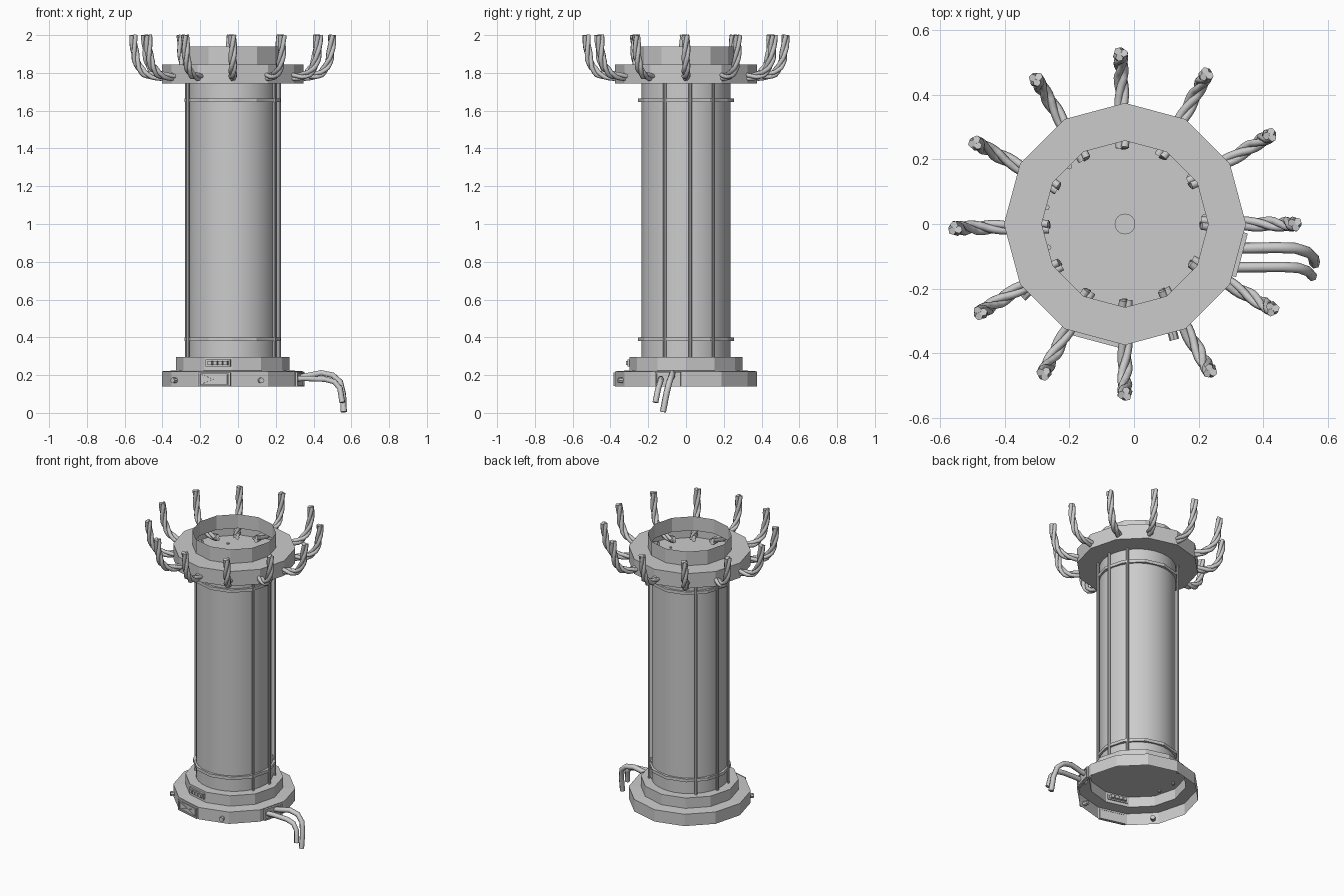
import bpy, bmesh
from math import pi, sin, cos, radians
from mathutils import Vector, Matrix

if "Cube" in bpy.data.objects:
    bpy.data.objects.remove(bpy.data.objects["Cube"])

CX = -0.028  # axis of the column
APO = cos(pi / 12)  # facet distance of a 12-gon


def finish(name, bm, smooth=False):
    bmesh.ops.remove_doubles(bm, verts=bm.verts, dist=1e-5)
    me = bpy.data.meshes.new(name)
    bm.to_mesh(me)
    bm.free()
    ob = bpy.data.objects.new(name, me)
    bpy.context.collection.objects.link(ob)
    if smooth:
        bpy.context.view_layer.objects.active = ob
        ob.select_set(True)
        bpy.ops.object.shade_smooth_by_angle()
        ob.select_set(False)
    return ob


def lathe(name, profile, n=12, smooth=False):
    bm = bmesh.new()
    rings = [[bm.verts.new((CX + r * cos(2 * pi * i / n), r * sin(2 * pi * i / n), z))
              for i in range(n)] for r, z in profile if r > 0]
    for a, b in zip(rings, rings[1:]):
        for i in range(n):
            j = (i + 1) % n
            bm.faces.new((a[i], a[j], b[j], b[i]))
    if profile[0][0] == 0:
        bm.faces.new(rings[0][::-1])
    if profile[-1][0] == 0:
        bm.faces.new(rings[-1])
    return finish(name, bm, smooth)


def facet(angle, r, side, z, out=0.0):
    """Frame on a facet: local x sideways, y outward, z up."""
    return (Matrix.Translation((CX, 0, 0)) @ Matrix.Rotation(radians(angle - 90), 4, 'Z')
            @ Matrix.Translation((side, r + out, z)))


def prism(name, pts, depth, frame):
    bm = bmesh.new()
    f = bm.faces.new([bm.verts.new((x, -depth / 2, z)) for x, z in pts])
    g = bmesh.ops.extrude_face_region(bm, geom=[f])
    bmesh.ops.translate(bm, verts=[v for v in g['geom'] if isinstance(v, bmesh.types.BMVert)],
                        vec=(0, depth, 0))
    bmesh.ops.recalc_face_normals(bm, faces=bm.faces)
    bm.transform(frame)
    return finish(name, bm)


def box(name, w, d, h, frame):
    return prism(name, [(-w / 2, -h / 2), (w / 2, -h / 2), (w / 2, h / 2), (-w / 2, h / 2)], d, frame)


def rod(name, p, q, r, n=8):
    p, q = Vector(p), Vector(q)
    bm = bmesh.new()
    m = Matrix.Translation((p + q) / 2) @ (q - p).to_track_quat('Z', 'Y').to_matrix().to_4x4()
    bmesh.ops.create_cone(bm, cap_ends=True, segments=n, radius1=r, radius2=r,
                          depth=(q - p).length, matrix=m)
    return finish(name, bm, True)


def tube(name, paths, r, res=1):
    cu = bpy.data.curves.new(name, 'CURVE')
    cu.dimensions = '3D'
    cu.bevel_depth, cu.bevel_resolution, cu.use_fill_caps = r, res, True
    for path in paths:
        s = cu.splines.new('POLY')
        s.points.add(len(path) - 1)
        for pt, c in zip(s.points, path):
            pt.co = (*c, 1)
    ob = bpy.data.objects.new(name, cu)
    bpy.context.collection.objects.link(ob)


def frame_panel(name, angle, r, w, h, z):
    for s in (-1, 1):
        box(name + "_upright", 0.010, 0.02, h, facet(angle, r, s * (w - 0.01) / 2, z, 0.003))
        box(name + "_rail", w, 0.02, 0.008, facet(angle, r, 0, z + s * (h - 0.008) / 2, 0.003))


# Hollow stepped base, column and top collar
lathe("base", [(0.375, 0.14), (0.375, 0.22), (0.30, 0.225), (0.30, 0.295), (0, 0.295)])
lathe("column", [(0.235, 0.295), (0.235, 1.745)], 32, True)
lathe("collar", [(0, 1.745), (0.375, 1.745), (0.375, 1.845), (0.258, 1.845), (0.258, 1.94)])
lathe("collar_hub", [(0.032, 1.745), (0.032, 1.755), (0, 1.755)], 16)
for z in (0.38, 1.645):
    lathe("band", [(0.232, z), (0.254, z), (0.254, z + 0.02), (0.232, z + 0.02)])

# Thin conduits along the column
for a in (-27, 5, 36, 134, 168, 197):
    x, y = CX + 0.248 * cos(radians(a)), 0.248 * sin(radians(a))
    rod("conduit", (x, y, 0.28), (x, y, 1.75), 0.009)

# Twisted cables around the collar
guide = [(0.235, 1.80), (0.31, 1.787), (0.38, 1.78), (0.43, 1.783), (0.468, 1.798),
         (0.497, 1.83), (0.514, 1.875), (0.522, 1.93), (0.527, 2.0)]
fine = []
for (r0, z0), (r1, z1) in zip(guide, guide[1:]):
    fine += [(r0 + (r1 - r0) * t / 3, z0 + (z1 - z0) * t / 3) for t in range(3)]
fine.append(guide[-1])
for k in range(12):
    a = radians(30 * k + (1.5 if 0 < k < 9 else 0))
    out, side = Vector((cos(a), sin(a), 0)), Vector((-sin(a), cos(a), 0))
    strands = []
    for s in range(3):
        path = []
        for i, (r, z) in enumerate(fine):
            p, q = fine[max(i - 1, 0)], fine[min(i + 1, len(fine) - 1)]
            t = (out * (q[0] - p[0]) + Vector((0, 0, q[1] - p[1]))).normalized()
            w = i / len(fine) * 2 * pi * 1.6 + s * 2 * pi / 3
            path.append(Vector((CX, 0, z)) + out * r
                        + 0.011 * (side * cos(w) + t.cross(side) * sin(w)))
        strands.append(path)
    tube("twisted_cable", strands, 0.0125)

# Front hatch with two arrow plates, flanked by pegs
r_low, r_up = 0.375 * APO, 0.30 * APO
frame_panel("front_hatch", 255, r_low, 0.175, 0.07, 0.178)
box("front_hatch_plate", 0.17, 0.01, 0.065, facet(255, r_low, 0, 0.178))
for s in (-1, 1):
    prism("hatch_arrow", [(s * 0.07, -0.025), (s * 0.008, 0), (s * 0.07, 0.025)], 0.016,
          facet(255, r_low, 0, 0.178, 0.003))
for a, s in ((225, 0.065), (285, -0.055)):
    m = facet(a, r_low, s, 0.172)
    rod("peg", m @ Vector((0, -0.03, 0)), m @ Vector((0, 0.024, 0)), 0.015)

# Button panel on the upper step
frame_panel("button_panel", 255, r_up, 0.135, 0.036, 0.264)
for i in range(4):
    box("button", 0.022, 0.05, 0.02, facet(255, r_up, -0.042 + 0.028 * i, 0.264))

# Right-hand socket with two drooping pipes
frame_panel("socket", 345, r_low, 0.14, 0.075, 0.178)
box("socket_plate", 0.135, 0.016, 0.07, facet(345, r_low, 0, 0.178))
tube("pipe_back", [[(0.29, -0.075, 0.185), (0.36, -0.075, 0.195), (0.44, -0.073, 0.212),
                    (0.50, -0.075, 0.20), (0.54, -0.088, 0.165), (0.556, -0.104, 0.10),
                    (0.56, -0.122, 0.005)]], 0.017, 1)
tube("pipe_front", [[(0.27, -0.135, 0.18), (0.36, -0.134, 0.182), (0.46, -0.133, 0.178),
                     (0.51, -0.136, 0.165), (0.54, -0.147, 0.13), (0.552, -0.162, 0.055)]], 0.016, 1)
